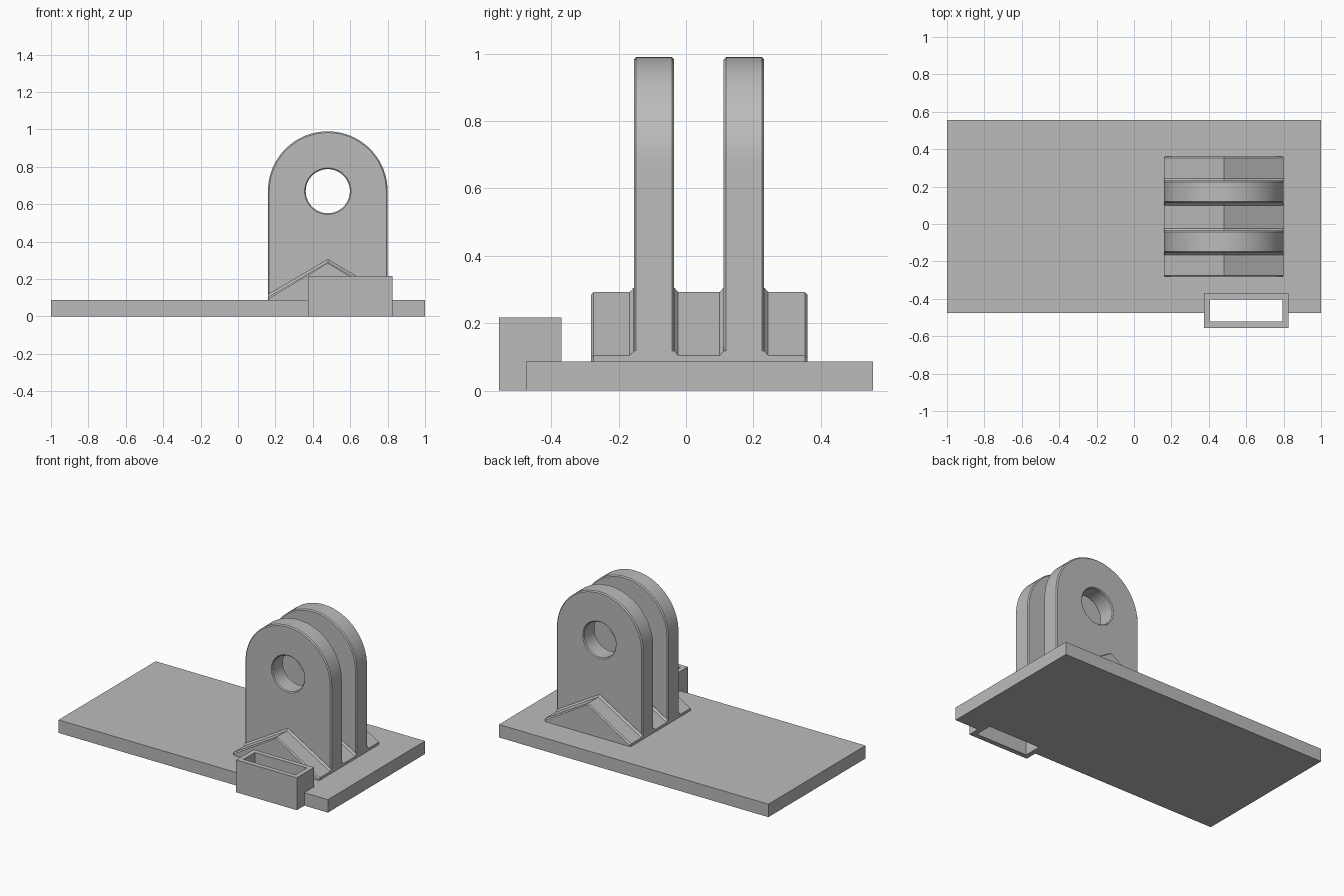
import bpy, bmesh
from math import cos, sin, pi

if "Cube" in bpy.data.objects:
    bpy.data.objects.remove(bpy.data.objects["Cube"])

grey = bpy.data.materials.new("plain grey")
grey.use_nodes = True
COLOUR = (0.5, 0.5, 0.5, 1)
grey.diffuse_color = COLOUR
grey.node_tree.nodes["Principled BSDF"].inputs["Base Color"].default_value = COLOUR

CX, HALF, PIVOT = 0.48, 0.32, 0.67
PLATE_TOP, BURIED = 0.087, 0.04
CHAMFER = 0.007


def loft(name, profile, sections):
    """Join closed x-z profiles, each given by (y, offset), and cap both ends."""
    bm = bmesh.new()
    rings = [[bm.verts.new((x, y, z)) for x, z in profile(o)] for y, o in sections]
    for a, b in zip(rings, rings[1:]):
        for i in range(len(a)):
            j = (i + 1) % len(a)
            bm.faces.new((a[i], a[j], b[j], b[i]))
    bm.faces.new(rings[0])
    bm.faces.new(rings[-1])
    bmesh.ops.recalc_face_normals(bm, faces=bm.faces)
    mesh = bpy.data.meshes.new(name)
    bm.to_mesh(mesh)
    bm.free()
    mesh.materials.append(grey)
    obj = bpy.data.objects.new(name, mesh)
    bpy.context.collection.objects.link(obj)
    return obj


def box(name, x0, x1, y0, y1, z0, z1):
    return loft(name, lambda o: [(x0, z0), (x1, z0), (x1, z1), (x0, z1)],
                [(y0, 0), (y1, 0)])


def select(obj):
    bpy.ops.object.select_all(action="DESELECT")
    bpy.context.view_layer.objects.active = obj
    obj.select_set(True)


def cut(obj, cutter):
    select(obj)
    mod = obj.modifiers.new("cut", "BOOLEAN")
    mod.operation, mod.solver, mod.object = "DIFFERENCE", "EXACT", cutter
    bpy.ops.object.modifier_apply(modifier=mod.name)


def circle(r, n=64):
    return [(CX + r * cos(2 * pi * i / n), PIVOT + r * sin(2 * pi * i / n)) for i in range(n)]


def arch(o):
    r = HALF + o
    dome = [(CX + r * cos(pi * i / 40), PIVOT + r * sin(pi * i / 40)) for i in range(41)]
    return dome + [(CX - r, BURIED), (CX + r, BURIED)]


def gable(o):
    # Roof-shaped section; the offset moves the slopes and the ends
    w = HALF + min(o, 0)
    return [(CX - w, BURIED), (CX + w, BURIED), (CX + w, 0.104 + o),
            (CX, 0.292 + o), (CX - w, 0.104 + o)]


# Base plate and the open sleeve on its front edge
plate = box("base_plate", -1, 1, -0.475, 0.555, 0, PLATE_TOP)
sleeve = box("sleeve", 0.375, 0.825, -0.555, -0.37, 0, 0.217)
slot = box("slot_cutter", 0.407, 0.793, -0.522, -0.403, -0.1, 0.4)
cut(plate, slot)
cut(sleeve, slot)
bpy.data.objects.remove(slot)

# Ridged foot with chamfered ends
loft("ridged_foot", gable, [(-0.282, -CHAMFER), (-0.282 + CHAMFER, 0),
                            (0.36 - CHAMFER, 0), (0.36, -CHAMFER)])

# Two pierced lugs, each with a fillet where it meets the foot
for name, y0, y1 in (("front", -0.155, -0.035), ("back", 0.112, 0.232)):
    lug = loft(name + "_lug", arch, [(y0, -CHAMFER), (y0 + CHAMFER, 0),
                                     (y1 - CHAMFER, 0), (y1, -CHAMFER)])
    hole = loft("hole_cutter", circle,
                [(y0 - 0.01, 0.134), (y0 + 0.006, 0.118),
                 (y1 - 0.006, 0.118), (y1 + 0.01, 0.134)])
    cut(lug, hole)
    bpy.data.objects.remove(hole)
    select(lug)
    bpy.ops.object.shade_smooth_by_angle(angle=pi / 6)
    loft(name + "_lug_fillet", gable, [(y0 - 0.012, 0), (y0 - 0.001, 0.013),
                                       (y1 + 0.001, 0.013), (y1 + 0.012, 0)])
